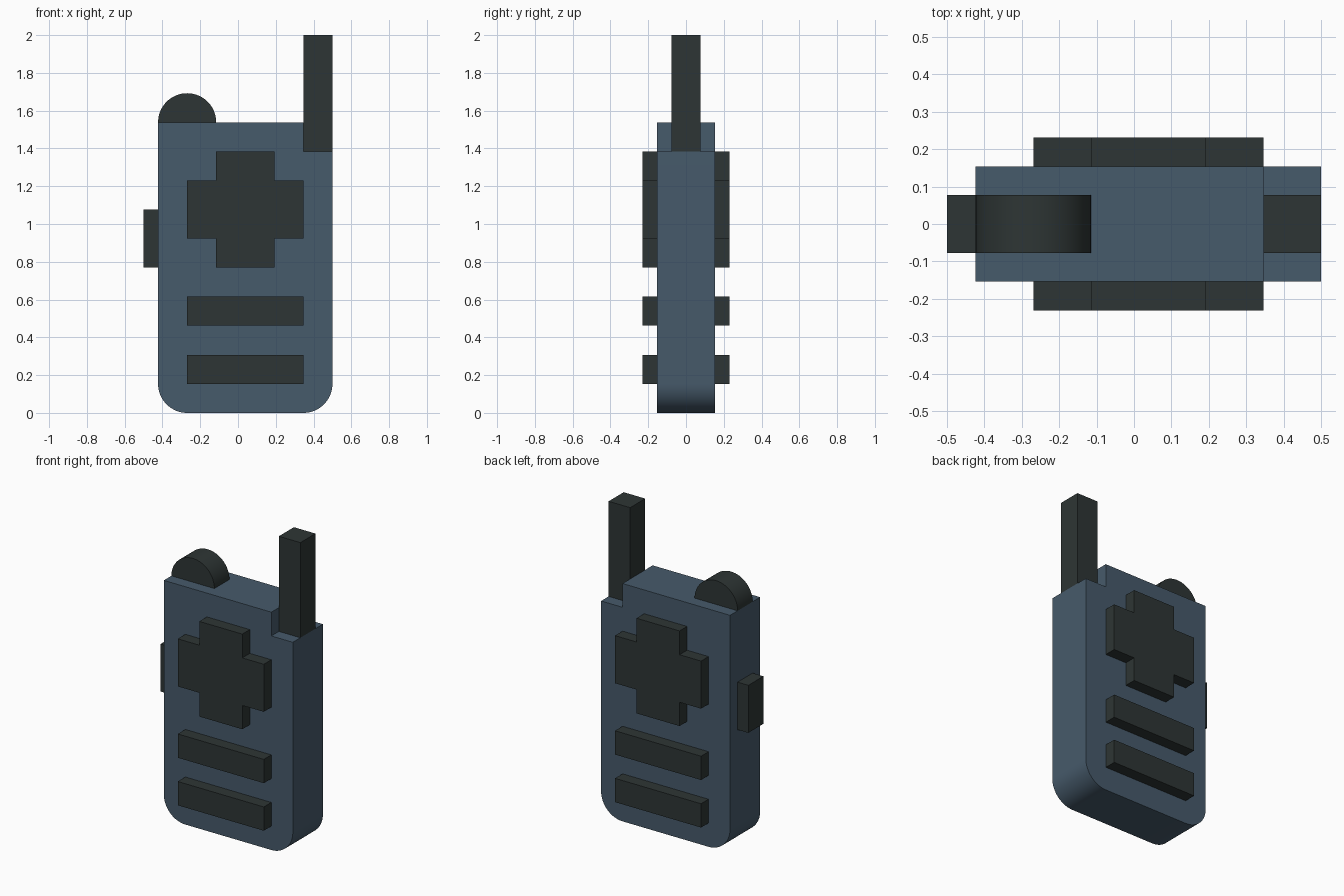
import bpy, bmesh, math

if "Cube" in bpy.data.objects:
    bpy.data.objects.remove(bpy.data.objects["Cube"])

U = 2 / 13          # design module: the radio is 13 modules tall
MID = U / 4         # x centre of the casing


def material(name, rgb):
    m = bpy.data.materials.new(name)
    m.diffuse_color = (*rgb, 1)
    m.use_nodes = True
    m.node_tree.nodes["Principled BSDF"].inputs["Base Color"].default_value = m.diffuse_color
    return m


BLUE = material("slate_blue", (0.062, 0.103, 0.147))
DARK = material("charcoal", (0.027, 0.036, 0.035))


def extrude_xz(name, pts, y0, y1, mat, smooth=False):
    """Extrude an x/z outline from y0 to y1."""
    bm = bmesh.new()
    face = bm.faces.new([bm.verts.new((x, y0, z)) for x, z in pts])
    new = bmesh.ops.extrude_face_region(bm, geom=[face])["geom"]
    bmesh.ops.translate(bm, vec=(0, y1 - y0, 0),
                        verts=[v for v in new if isinstance(v, bmesh.types.BMVert)])
    bmesh.ops.recalc_face_normals(bm, faces=bm.faces[:])
    mesh = bpy.data.meshes.new(name)
    bm.to_mesh(mesh)
    bm.free()
    mesh.materials.append(mat)
    ob = bpy.data.objects.new(name, mesh)
    bpy.context.collection.objects.link(ob)
    if smooth:
        bpy.ops.object.select_all(action='DESELECT')
        ob.select_set(True)
        bpy.context.view_layer.objects.active = ob
        bpy.ops.object.shade_smooth_by_angle(angle=math.radians(30))
    return ob


def rect(x0, x1, z0, z1):
    return [(x0, z0), (x1, z0), (x1, z1), (x0, z1)]


def arc(cx, cz, r, a0, a1, n):
    return [(cx + r * math.cos(math.radians(a0 + (a1 - a0) * i / n)),
             cz + r * math.sin(math.radians(a0 + (a1 - a0) * i / n)))
            for i in range(n + 1)]


left, right, top = MID - 3 * U, MID + 3 * U, 10 * U

# Casing: rounded bottom corners, step cut out for the antenna
outline = (arc(left + U, U, U, 180, 270, 16) + arc(right - U, U, U, 270, 360, 16)
           + [(right, top - U), (right - U, top - U), (right - U, top), (left, top)])
extrude_xz("casing", outline, -U, U, BLUE, smooth=True)

# Antenna standing in the step
extrude_xz("antenna", rect(right - U, right, 9 * U, 13 * U), -U / 2, U / 2, DARK)

# Half-round dial on top
extrude_xz("dial", arc(left + U, top, U, 0, 180, 32), -U / 2, U / 2, DARK, smooth=True)

# Talk button on the side
extrude_xz("side_button", rect(left - U / 2, left, 5 * U, 7 * U), -U / 2, U / 2, DARK)

# Cross pad and speaker bars on both the front and the back
cross = [(MID + a * U, 7 * U + b * U) for a, b in
         [(-2, -1), (-1, -1), (-1, -2), (1, -2), (1, -1), (2, -1),
          (2, 1), (1, 1), (1, 2), (-1, 2), (-1, 1), (-2, 1)]]
plates = [("cross_pad", cross)]
for label, row in (("lower_bar", 1), ("upper_bar", 3)):
    plates.append((label, rect(MID - 2 * U, MID + 2 * U, row * U, (row + 1) * U)))
for label, pts in plates:
    for side, s in (("front", -1), ("back", 1)):
        extrude_xz(f"{side}_{label}", pts, s * U, s * 1.5 * U, DARK)
